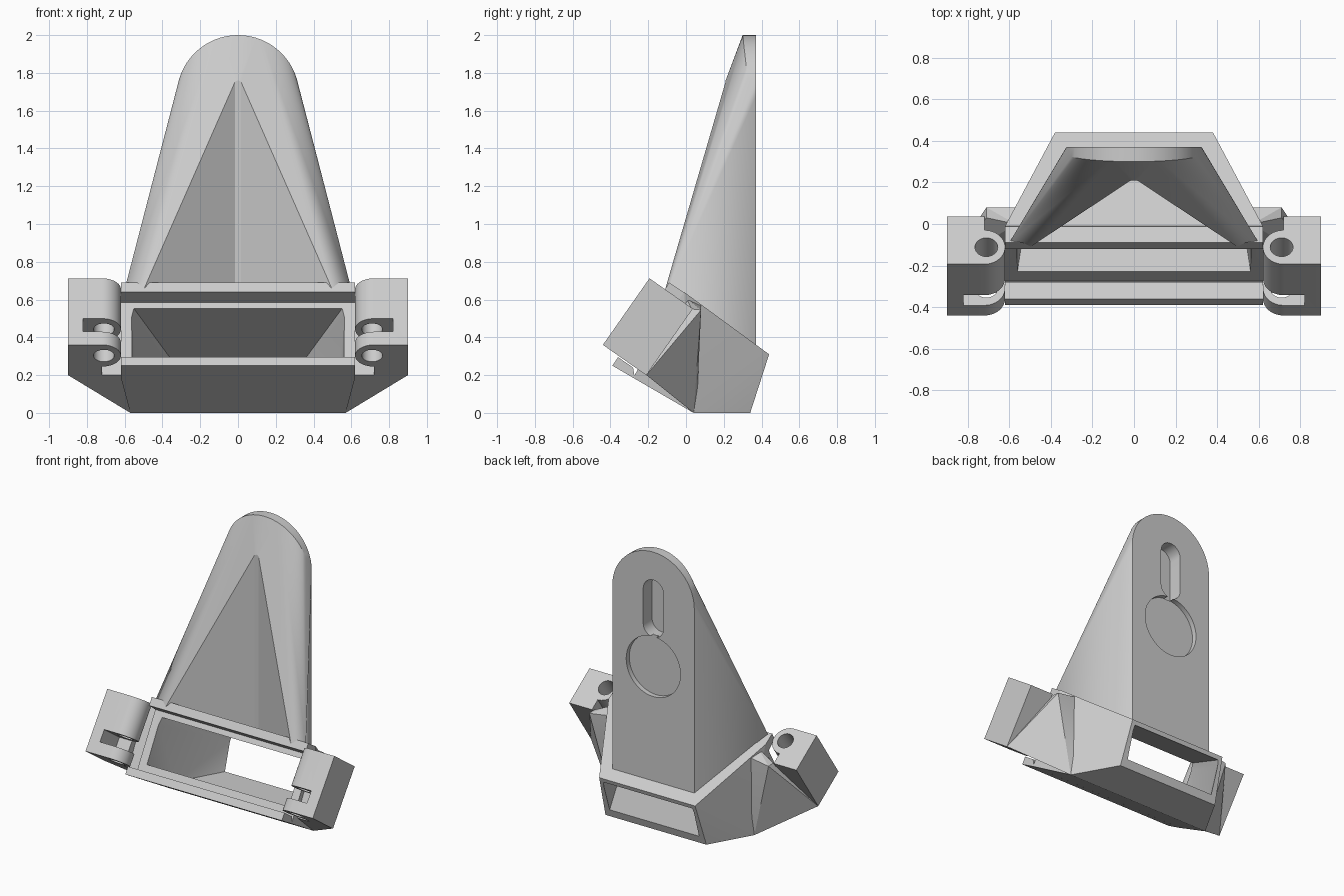
import bpy, bmesh, math
from mathutils import Vector

if "Cube" in bpy.data.objects:
    bpy.data.objects.remove(bpy.data.objects["Cube"], do_unlink=True)

grey = bpy.data.materials.new("light grey")
grey.use_nodes = True
grey.diffuse_color = (0.6, 0.6, 0.6, 1)
grey.node_tree.nodes["Principled BSDF"].inputs["Base Color"].default_value = (0.6, 0.6, 0.6, 1)


def finish(name, bm):
    bmesh.ops.recalc_face_normals(bm, faces=bm.faces)
    mesh = bpy.data.meshes.new(name)
    bm.to_mesh(mesh)
    bm.free()
    mesh.materials.append(grey)
    obj = bpy.data.objects.new(name, mesh)
    bpy.context.collection.objects.link(obj)
    return obj


def hull(name, points):
    """Convex solid around the points."""
    bm = bmesh.new()
    for p in points:
        bm.verts.new(p)
    res = bmesh.ops.convex_hull(bm, input=bm.verts)
    loose = {v for v in res["geom_interior"] if isinstance(v, bmesh.types.BMVert)}
    bmesh.ops.delete(bm, geom=list(loose), context="VERTS")
    bmesh.ops.dissolve_limit(bm, angle_limit=0.01, verts=bm.verts, edges=bm.edges)
    return finish(name, bm)


def prism(name, outline, low, high, place):
    """Outline extruded from low to high, mapped to the model by place."""
    bm = bmesh.new()
    ends = [[bm.verts.new(place(a, b, c)) for a, b in outline] for c in (low, high)]
    for ring in ends:
        bm.faces.new(ring)
    n = len(outline)
    for i in range(n):
        j = (i + 1) % n
        bm.faces.new((ends[0][i], ends[0][j], ends[1][j], ends[1][i]))
    return finish(name, bm)


def arc(cx, cy, r, start, end, steps=24):
    angles = [math.radians(start + (end - start) * i / steps) for i in range(steps + 1)]
    return [(cx + r * math.cos(a), cy + r * math.sin(a)) for a in angles]


def both(x, y, z):
    return [(x, y, z), (-x, y, z)]


def cut(obj, cutter):
    mod = obj.modifiers.new("cut", "BOOLEAN")
    mod.operation = "DIFFERENCE"
    mod.solver = "EXACT"
    mod.object = cutter
    bpy.context.view_layer.objects.active = obj
    bpy.ops.object.modifier_apply(modifier=mod.name)
    bpy.data.objects.remove(cutter, do_unlink=True)


def across(y, z, x):
    return (x, y, z)


def upright(x, y, z):
    return (x, y, z)


def backward(x, z, y):
    return (x, y, z)


parts = []

# Tapered hollow duct: each row is half width, y, z
shell = [(0.62, -0.28, 0.186), (0.62, -0.05, 0.585), (0.62, -0.01, 0.64),
         (0.57, 0.04, 0), (0.40, 0.34, 0), (0.38, 0.44, 0.31)]
cavity = [(0.57, -0.29, 0.323), (0.57, -0.115, 0.578), (0.52, 0.04, 0.06),
          (0.34, 0.385, 0.055), (0.34, 0.46, 0.265)]
duct = hull("duct", [p for row in shell for p in both(*row)])
cut(duct, hull("duct_cavity", [p for row in cavity for p in both(*row)]))
parts.append(duct)

# Lips along the front opening
lower = [(-0.39, 0.25), (-0.36, 0.295), (-0.28, 0.24), (-0.27, 0.18)]
upper = [(-0.12, 0.64), (-0.09, 0.69), (-0.01, 0.637), (-0.05, 0.585)]
parts.append(prism("lower_lip", lower, -0.62, 0.62, across))
parts.append(prism("upper_lip", upper, -0.62, 0.62, across))

# Tall back plate with flared wings and a rounded top
rim = arc(0, 1.675, 0.325, 0, 180, 32)
points = [(x, 0.37, z) for x, z in rim]
points += [(x, 0.33 - 0.03 * max(0, (z - 1.74) / 0.26), z) for x, z in rim if z > 1.73]
points += [(0, 0.21, 1.76)]
for row in [(0.325, 0.37, 0.34), (0.6, -0.09, 0.655), (0.49, -0.115, 0.645)]:
    points += both(*row)
plate = hull("back_plate", points)
pocket = [(0.015, 0.21), (0.8, -0.31), (-0.8, -0.31), (-0.015, 0.21)]
cut(plate, prism("front_pocket", pocket, 0.3, 1.9, upright))
slot = arc(0, 1.72, 0.08, 0, 180) + arc(0, 1.47, 0.08, 180, 360)
cut(plate, prism("slot", slot, 0.27, 0.45, backward))
disc = arc(0, 1.18, 0.215, 0, 360, 48)[:-1]
cut(plate, prism("round_recess", disc, 0.335, 0.45, backward))
parts.append(plate)

# Slotted hinge ears and their gussets on both sides
TILT = math.radians(35)
DEPTH = Vector((0, math.cos(TILT), -math.sin(TILT)))
RISE = Vector((0, math.sin(TILT), math.cos(TILT)))
CORNER = Vector((0, -0.44, 0.36))

for side, s in (("left", 1), ("right", -1)):
    def tilted(x, d, t):
        return CORNER + Vector((s * x, 0, 0)) + DEPTH * d + RISE * t

    outline = [(0.9, 0)] + arc(0.71, 0.10, 0.09, 270, 90)
    outline[1:2] = [(0.71, 0), (0.71, 0.01)]
    outline = [(0.9, 0)] + arc(0.72, 0.10, 0.10, 270, 90) + [(0.72, 0.28), (0.9, 0.28)]
    ear = prism(side + "_ear", outline, 0, 0.43, tilted)
    hole = arc(0.71, 0.10, 0.055, 0, 360)[:-1]
    cut(ear, prism("pin_hole", hole, -0.1, 0.6, tilted))
    gap = [(0.55, -0.1), (0.82, -0.1), (0.82, 0.21), (0.55, 0.21)]
    cut(ear, prism("hinge_gap", gap, 0.085, 0.17, tilted))
    parts.append(ear)

    brace = [(0.71, 0.08, 0.545), (0.71, 0.03, 0.55), (0.55, 0.08, 0.57),
             (0.57, 0, 0.61), (0.9, -0.21, 0.2), (0.62, -0.21, 0.2),
             (0.57, 0.04, 0), (0.55, 0.06, 0.1)]
    parts.append(hull(side + "_gusset", [(s * x, y, z) for x, y, z in brace]))

# Smooth curved walls, keep hard edges
bpy.ops.object.select_all(action="DESELECT")
for obj in parts:
    obj.select_set(True)
bpy.context.view_layer.objects.active = parts[0]
bpy.ops.object.shade_smooth_by_angle(angle=math.radians(20))
